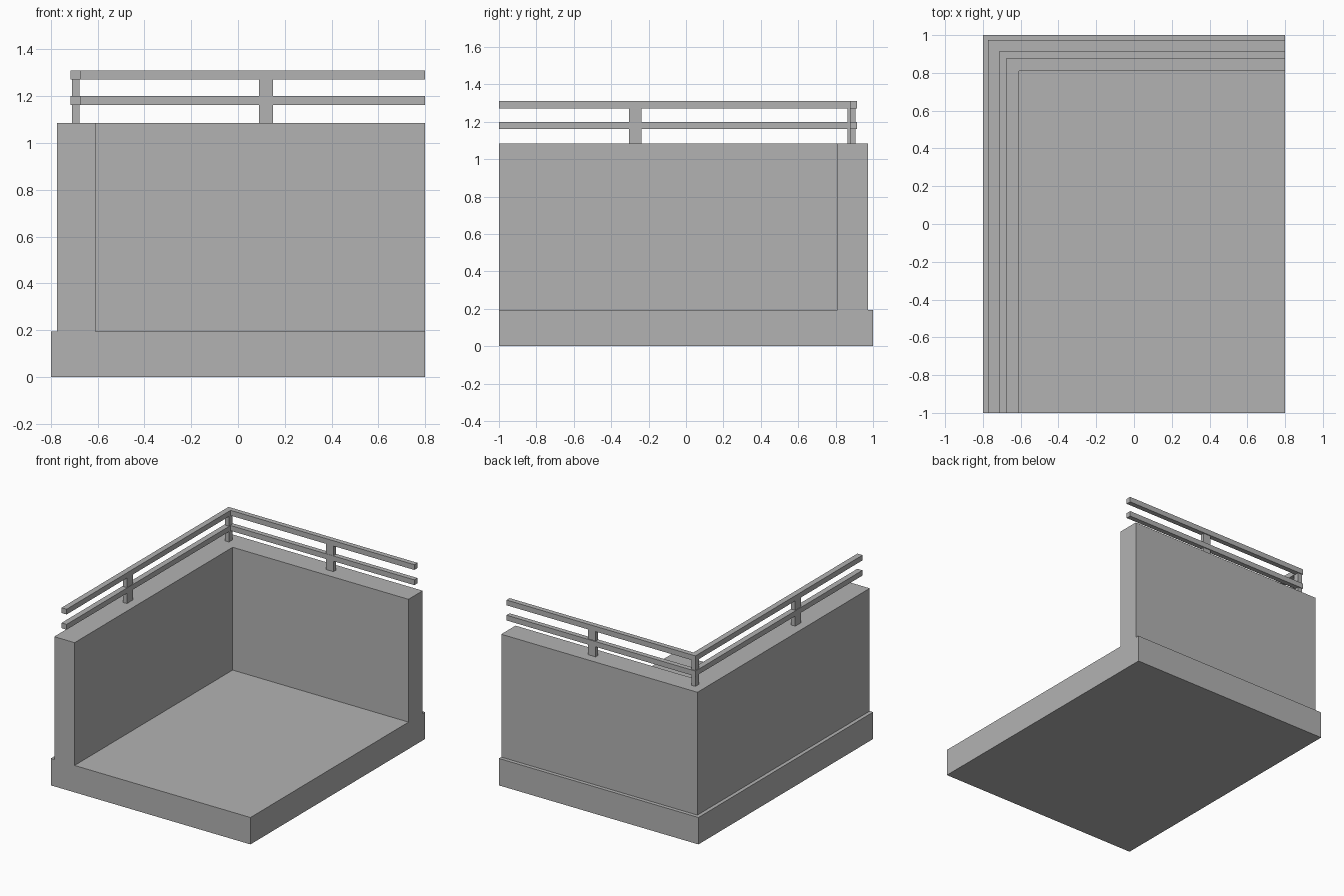
import bpy
import bmesh

default = bpy.data.objects.get("Cube")
if default:
    bpy.data.objects.remove(default, do_unlink=True)

# Single plain concrete grey
grey = bpy.data.materials.new("concrete_grey")
grey.use_nodes = True
colour = (0.45, 0.45, 0.45, 1)
grey.diffuse_color = colour
grey.node_tree.nodes["Principled BSDF"].inputs["Base Color"].default_value = colour

RIGHT, FRONT = 0.8, -1.0      # open ends of the corner section


def prism(name, outline, z0, z1):
    """Extrude a counter-clockwise floor outline from z0 up to z1."""
    bm = bmesh.new()
    face = bm.faces.new([bm.verts.new((x, y, z0)) for x, y in outline])
    top = bmesh.ops.extrude_face_region(bm, geom=[face])["geom"]
    bmesh.ops.translate(bm, vec=(0, 0, z1 - z0),
                        verts=[v for v in top if isinstance(v, bmesh.types.BMVert)])
    bmesh.ops.recalc_face_normals(bm, faces=bm.faces)
    mesh = bpy.data.meshes.new(name)
    bm.to_mesh(mesh)
    bm.free()
    mesh.materials.append(grey)
    obj = bpy.data.objects.new(name, mesh)
    bpy.context.collection.objects.link(obj)
    return obj


def box(name, x0, x1, y0, y1, z0, z1):
    return prism(name, [(x0, y0), (x1, y0), (x1, y1), (x0, y1)], z0, z1)


def corner_run(name, x_out, x_in, y_in, y_out, z0, z1):
    """L-shaped run along the side and back, mitred into one solid."""
    return prism(name, [(x_out, FRONT), (x_in, FRONT), (x_in, y_in),
                        (RIGHT, y_in), (RIGHT, y_out), (x_out, y_out)], z0, z1)


# Floor slab and the two joined walls
box("floor_slab", -RIGHT, RIGHT, FRONT, 1, 0, 0.195)
corner_run("corner_walls", -0.773, -0.61, 0.81, 0.973, 0.195, 1.085)

# Railing bars
for name, z in (("lower_rail", 1.162), ("upper_rail", 1.272)):
    corner_run(name, -0.715, -0.674, 0.877, 0.913, z, z + 0.038)

# Railing posts
WALL_TOP, POST_TOP = 1.085, 1.285
box("side_post", -0.71, -0.677, -0.305, -0.237, WALL_TOP, POST_TOP)
box("back_post", 0.09, 0.15, 0.879, 0.906, WALL_TOP, POST_TOP)
box("corner_post", -0.71, -0.677, 0.863, 0.906, WALL_TOP, POST_TOP)
